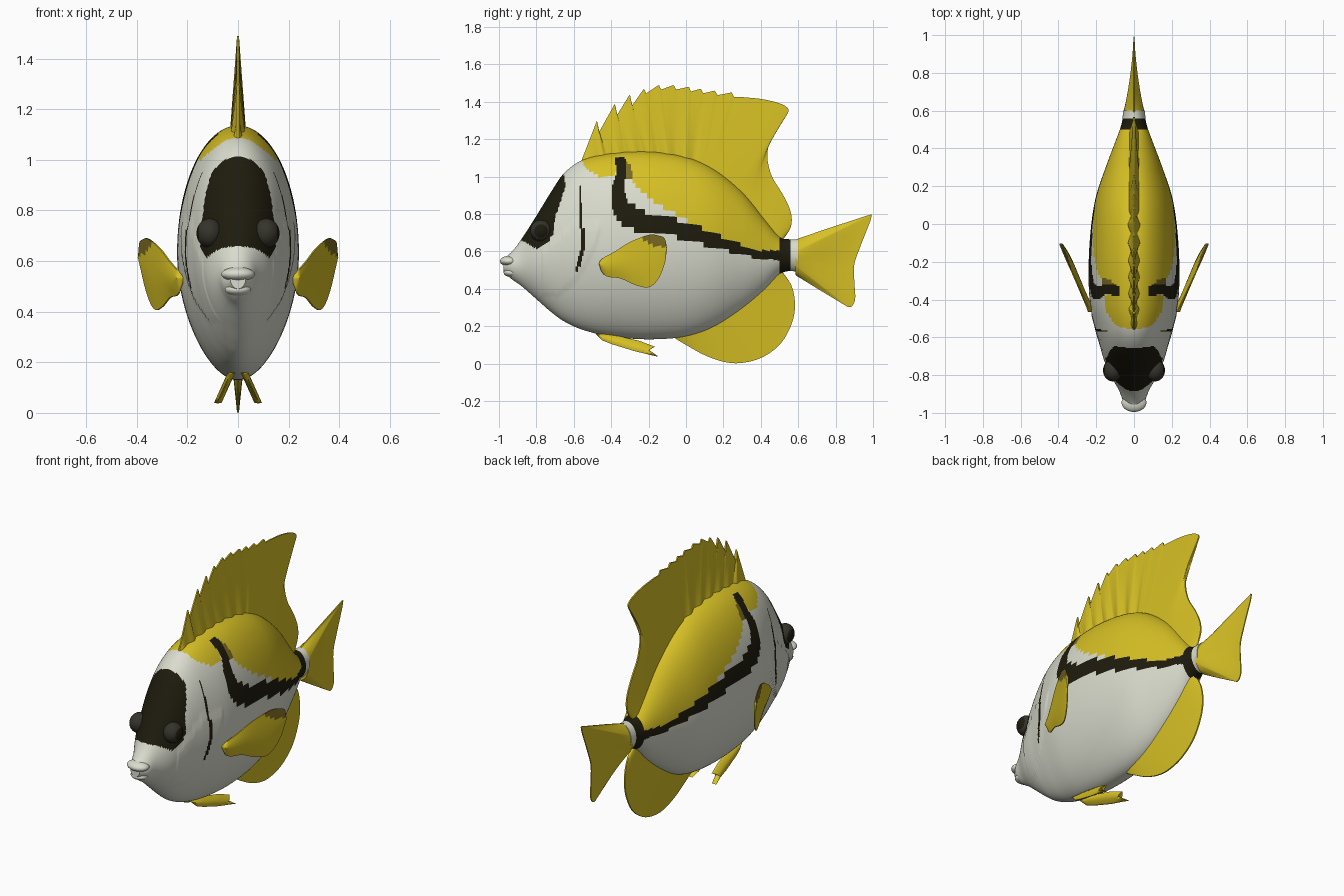
import bpy, bmesh, math
from mathutils import Vector

if "Cube" in bpy.data.objects:
    bpy.data.objects.remove(bpy.data.objects["Cube"])


def material(name, rgb):
    m = bpy.data.materials.new(name)
    m.diffuse_color = (*rgb, 1)
    m.use_nodes = True
    m.node_tree.nodes["Principled BSDF"].inputs["Base Color"].default_value = m.diffuse_color
    return m


WHITE = material("pale_white", (0.71, 0.72, 0.62))
YELLOW = material("fin_yellow", (0.68, 0.53, 0.018))
BLACK = material("stripe_black", (0.013, 0.011, 0.004))
OLIVE = material("dark_olive", (0.19, 0.14, 0.015))
GREY = material("eye_grey", (0.035, 0.033, 0.024))


def finish(bm, name, mats, rule=None):
    """Turn a bmesh into a smooth object, colouring faces by rule(centre)."""
    bmesh.ops.recalc_face_normals(bm, faces=bm.faces)
    if rule:
        for f in bm.faces:
            f.material_index = rule(f.calc_center_median())
    me = bpy.data.meshes.new(name)
    bm.to_mesh(me)
    bm.free()
    for m in mats:
        me.materials.append(m)
    ob = bpy.data.objects.new(name, me)
    bpy.context.collection.objects.link(ob)
    bpy.ops.object.select_all(action='DESELECT')
    ob.select_set(True)
    bpy.context.view_layer.objects.active = ob
    bpy.ops.object.shade_smooth_by_angle(angle=math.radians(45))
    return ob


def loft(name, rings, mats, rule=None):
    bm = bmesh.new()
    vs = [[bm.verts.new(p) for p in r] for r in rings]
    k = len(rings[0])
    for a, b in zip(vs, vs[1:]):
        for j in range(k):
            bm.faces.new((a[j], a[(j + 1) % k], b[(j + 1) % k], b[j]))
    bm.faces.new(vs[0])
    bm.faces.new(vs[-1])
    return finish(bm, name, mats, rule)


def inside(poly, y, z):
    hit = False
    for (y1, z1), (y2, z2) in zip(poly, poly[1:] + poly[:1]):
        if (z1 > z) != (z2 > z) and y < (y2 - y1) * (z - z1) / (z2 - z1) + y1:
            hit = not hit
    return hit


def resample(pts, n):
    """n points evenly spaced by length along a polyline."""
    pts = [Vector(p) for p in pts]
    d = [0]
    for a, b in zip(pts, pts[1:]):
        d.append(d[-1] + (b - a).length)
    out, k = [], 0
    for i in range(n):
        t = d[-1] * i / (n - 1)
        while k < len(pts) - 2 and d[k + 1] < t:
            k += 1
        out.append(pts[k].lerp(pts[k + 1], (t - d[k]) / (d[k + 1] - d[k])))
    return out


def smooth(pts, steps=6):
    """Catmull-Rom curve through points of any dimension."""
    p = [Vector(q) for q in pts]
    p = [2 * p[0] - p[1]] + p + [2 * p[-1] - p[-2]]
    out = []
    for a, b, c, d in zip(p, p[1:], p[2:], p[3:]):
        for i in range(steps):
            t = i / steps
            out.append(0.5 * (2 * b + (c - a) * t + (2 * a - 5 * b + 4 * c - d) * t * t
                              + (3 * b - a - 3 * c + d) * t ** 3))
    return out + [p[-2]]


def fin(name, base, tip, thick, place=lambda y, z: 0, side=1, n=60, m=10,
        mats=(YELLOW,), rule=None):
    """Thin solid between a base line and a tip line given in (y, z)."""
    rings = []
    for i, (a, b) in enumerate(zip(resample(base, n), resample(tip, n))):
        row = []
        for s in (1, -1):
            for j in range(m + 1):
                u = (j if s > 0 else m - j) / m
                y, z = a.lerp(b, u)
                row.append((side * (place(y, z) + s * thick(u, i / (n - 1))), y, z))
        rings.append(row)
    return loft(name, rings, mats, rule)


# body: stations of y, belly z, back z, half width
stations = [(-.975, .49, .56, .03), (-.93, .45, .60, .06), (-.88, .415, .665, .08),
            (-.8, .345, .79, .125), (-.72, .275, .92, .155), (-.65, .225, 1.02, .175),
            (-.55, .18, 1.09, .203), (-.4, .145, 1.125, .235), (-.2, .13, 1.135, .24),
            (0, .145, 1.105, .226), (.15, .195, 1.04, .2), (.3, .29, .92, .15),
            (.42, .39, .775, .105), (.5, .475, .68, .075), (.55, .495, .665, .062),
            (.6, .49, .665, .058)]
gill = [(-.45, .75), (-.47, .67), (-.51, .58), (-.58, .46), (-.68, .37), (-.77, .37),
        (-.77, .6), (-.6, .75)]
mask = [(-.66, 1.04), (-.645, .95), (-.67, .87), (-.7, .78), (-.71, .7), (-.74, .64),
        (-.8, .615), (-.84, .64), (-.9, .665), (-1, .7), (-.9, 1.04)]
gill_line = [(-.572, .96), (-.56, .96), (-.558, .75), (-.54, .7), (-.545, .6),
             (-.575, .5), (-.59, .505), (-.565, .6), (-.56, .66), (-.57, .75)]
stripe = [(-.385, 1.1), (-.37, 1.03), (-.40, .95), (-.40, .83), (-.35, .75), (-.25, .7),
          (-.05, .675), (.15, .62), (.35, .57), (.51, .55), (.51, .605), (.4, .605),
          (.25, .65), (.1, .72), (-.05, .77), (-.22, .81), (-.31, .87), (-.335, .93),
          (-.32, 1.0), (-.32, 1.1)]
olive = [(-.33, 1.08), (-.295, 1.07), (-.285, 1.0), (-.33, .98)]
back = [(-.57, 1.2), (-.55, 1.07), (-.52, 1.03), (-.46, 1.0), (-.4, 1.0), (-.36, 1.03),
        (-.3, 1.0), (-.25, .93), (-.15, .85), (0, .77), (.1, .71), (.25, .64),
        (.4, .59), (.51, .59), (.51, 1.3)]


def body_colour(c):
    y, z = c.y, c.z
    if y > .5:
        return 2 if y < .555 else 0
    if any(inside(p, y, z) for p in (mask, gill_line, stripe)):
        return 2
    if inside(olive, y, z):
        return 3
    return 1 if inside(back, y, z) else 0


rings = []
for y, lo, hi, w in resample(smooth(stations, 10), 260):
    ring = []
    for k in range(96):
        a = math.tau * k / 96
        s = math.sin(a)
        z = (lo + hi) / 2 + (hi - lo) / 2 * s
        x = w * math.cos(a) * (1 - .15 * max(0, -s) ** 2)
        ring.append((x * (1.025 if inside(gill, y, z) else 1), y, z))
    rings.append(ring)
loft("body", rings, (WHITE, YELLOW, BLACK, OLIVE), body_colour)

# dorsal fin with a saw-tooth row of spines
tip = [(-.565, 1.07)]
for y, z in [(-.476, 1.30), (-.38, 1.39), (-.30, 1.44), (-.225, 1.47), (-.145, 1.49),
             (-.065, 1.49), (.015, 1.48), (.08, 1.47), (.155, 1.46), (.245, 1.45)]:
    drop = .06 if y < -.25 else .025
    tip += [(y, z), (y + .012, z - drop)]
tip += smooth([(.3, 1.425), (.4, 1.415), (.49, 1.395), (.54, 1.37), (.545, 1.34), (.49, 1.26),
               (.447, 1.18), (.435, 1.1), (.46, 1.0), (.52, .9), (.56, .81),
               (.56, .73), (.51, .65)])
fin("dorsal_fin", smooth([(-.55, 1.03), (-.3, 1.07), (0, 1.05), (.2, .96), (.4, .75), (.5, .62)]),
    tip, lambda u, v: .004 + .024 * (1 - u) * (1 + (.3 * math.sin(88 * v) if v < .5 else 0)),
    n=300, m=14)

# anal fin
fin("anal_fin", smooth([(-.08, .18), (.2, .28), (.4, .43), (.5, .55)]),
    smooth([(-.09, .155), (0, .10), (.1, .045), (.2, .01), (.29, .003), (.4, .03), (.5, .1),
            (.56, .2), (.583, .3), (.57, .4), (.535, .465), (.5, .5)]),
    lambda u, v: .004 + .026 * (1 - u), n=80)

# tail fin
fin("tail_fin", [(.585, .66), (.585, .475)],
    [(.59, .665), (.75, .72), (.995, .80)]
    + smooth([(.985, .76), (.93, .62), (.9, .53), (.9, .44), (.905, .35), (.89, .31), (.87, .3)])
    + [(.72, .39), (.59, .47)],
    lambda u, v: .003 + .055 * (1 - u) ** 1.6 * math.sqrt(max(0, math.sin(math.pi * v))), n=120)

# paired fins, eyes
for side, tag in ((1, "right"), (-1, "left")):
    fin("pectoral_fin_" + tag,
        smooth([(-.465, .53), (-.45, .49), (-.42, .465), (-.35, .455), (-.27, .42), (-.2, .408),
                (-.15, .45), (-.115, .53), (-.102, .61)]),
        smooth([(-.465, .535), (-.45, .56), (-.38, .60), (-.3, .65), (-.2, .688), (-.15, .685),
                (-.115, .67), (-.102, .62)]),
        lambda u, v: .003 + .014 * math.sin(math.pi * u) * (1 - .6 * v),
        lambda y, z: .235 + .42 * (y + .45) + .1 * (z - .55), side,
        mats=(YELLOW, OLIVE),
        rule=lambda c: int(c.z > .625 + .6 * max(0, -.17 - c.y) and c.y > -.24))

    fin("pelvic_fin_" + tag,
        [(-.48, .157), (-.45, .125), (-.4, .105), (-.28, .068), (-.155, .038)],
        [(-.48, .16), (-.4, .157), (-.25, .122), (-.165, .09), (-.2, .075), (-.15, .04)],
        lambda u, v: .003 + .012 * math.sin(math.pi * u),
        lambda y, z: .03 + .45 * (.15 - z), side)

    bm = bmesh.new()
    bmesh.ops.create_uvsphere(bm, u_segments=40, v_segments=24, radius=1)
    for v in bm.verts:
        p = v.co
        v.co = (side * (.112 + .052 * p.z), -.775 + .058 * p.x, .71 + .058 * p.y)
    # black pupil inside a grey rim
    finish(bm, "eye_" + tag, (GREY, BLACK),
           lambda c: int(math.hypot(c.y + .775, c.z - .71) < .036))

# lips
for name, loc, size in (("upper_lip", (0, -.945, .548), (.066, .05, .028)),
                        ("lower_lip", (0, -.93, .487), (.052, .045, .025))):
    bm = bmesh.new()
    bmesh.ops.create_uvsphere(bm, u_segments=32, v_segments=16, radius=1)
    bmesh.ops.scale(bm, vec=size, verts=bm.verts)
    bmesh.ops.translate(bm, vec=loc, verts=bm.verts)
    finish(bm, name, (WHITE,))
